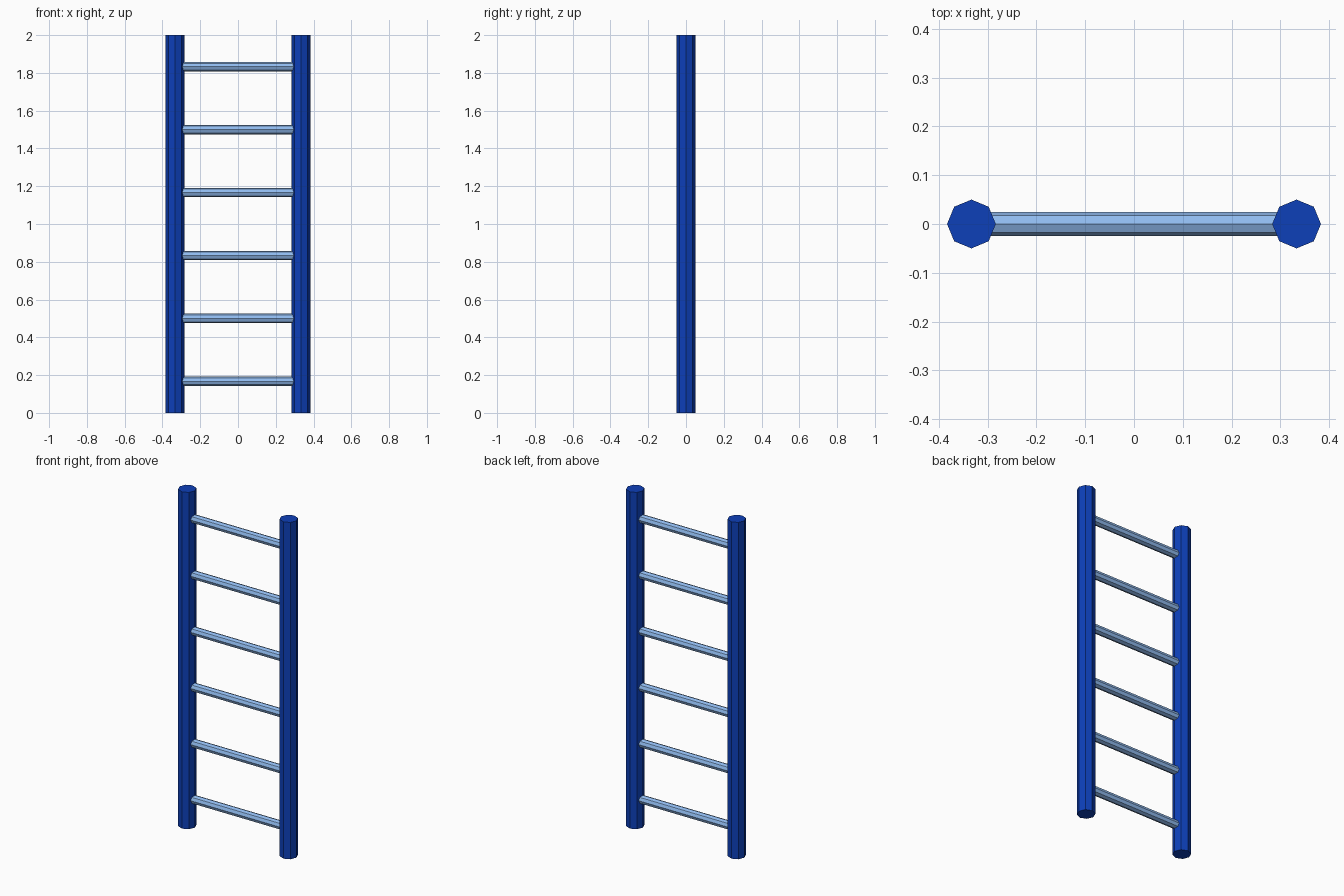
import bpy
from math import pi

if "Cube" in bpy.data.objects:
    bpy.data.objects.remove(bpy.data.objects["Cube"])

RAIL_X = 1 / 3
HEIGHT = 2.0
RUNGS = 6


def material(name, rgb):
    mat = bpy.data.materials.new(name)
    mat.diffuse_color = (*rgb, 1)
    mat.use_nodes = True
    mat.node_tree.nodes["Principled BSDF"].inputs["Base Color"].default_value = mat.diffuse_color
    return mat


def bar(name, radius, length, location, rotation, mat):
    """Flat-faced eight-sided bar."""
    bpy.ops.mesh.primitive_cylinder_add(
        vertices=8, radius=radius, depth=length,
        location=location, rotation=rotation)
    obj = bpy.context.object
    obj.name = name
    obj.data.materials.append(mat)
    return obj


rail_blue = material("rail_blue", (0.004, 0.05, 0.48))
rung_blue = material("rung_blue", (0.28, 0.50, 0.87))

# Upright side rails
for side, x in (("left", -RAIL_X), ("right", RAIL_X)):
    bar(f"{side}_rail", 0.05, HEIGHT, (x, 0, HEIGHT / 2), (0, 0, 0), rail_blue)

# Evenly spaced rungs, running into the rail centres
for i in range(RUNGS):
    z = (i + 0.5) * HEIGHT / RUNGS
    bar(f"rung_{i + 1}", 0.025, 2 * RAIL_X, (0, 0, z), (0, pi / 2, 0), rung_blue)
